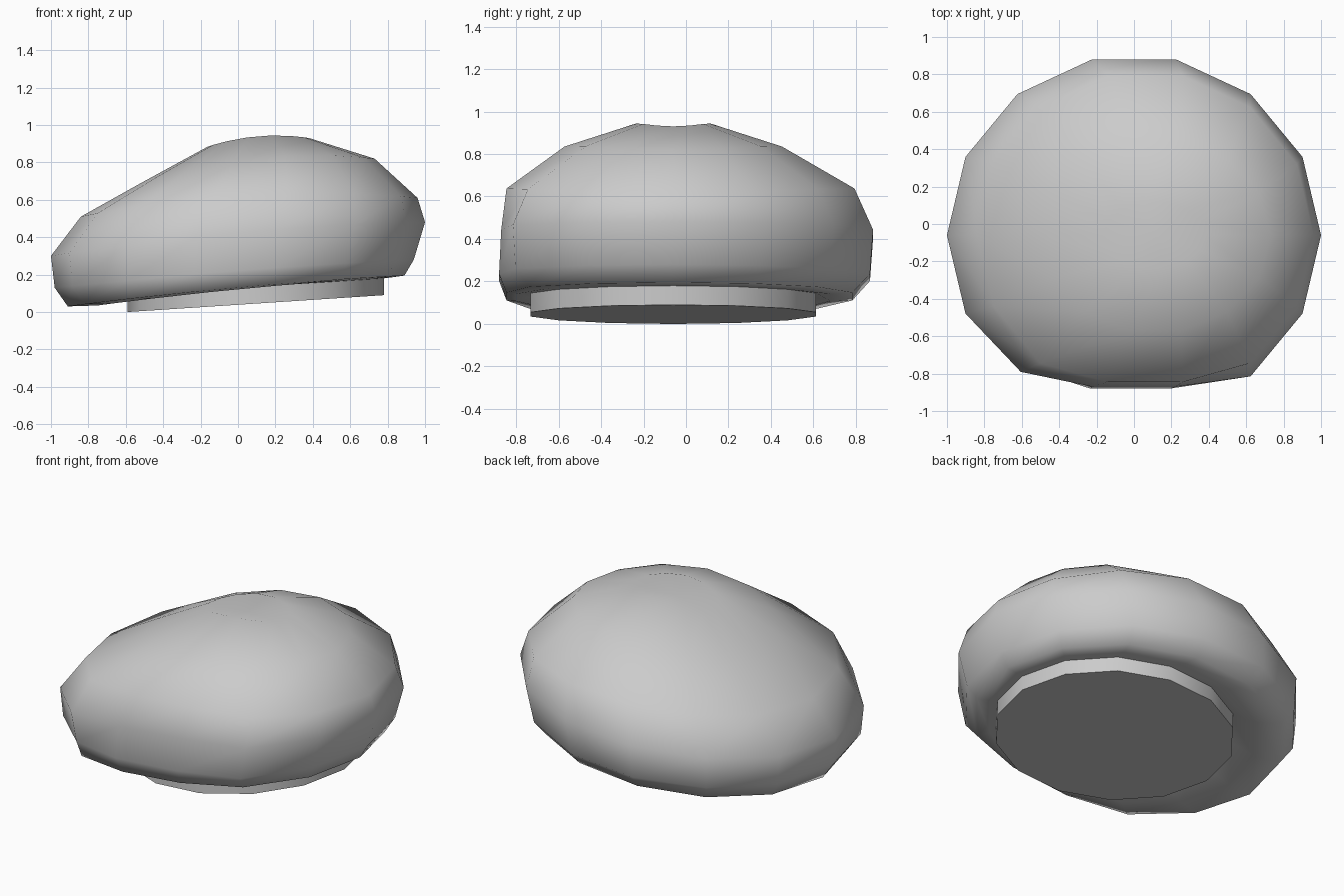
import bpy, bmesh, math

if "Cube" in bpy.data.objects:
    bpy.data.objects.remove(bpy.data.objects["Cube"])

N = 14      # sides all round
CY = -0.06  # ring centre in y


def ring(bm, left, right, ry, zside, clamp=-2.0):
    """Tilted oval ring: left/right are (x, z), ry its y radius, zside the z at front/back."""
    cx, rx = (left[0] + right[0]) / 2, (right[0] - left[0]) / 2
    zm, zd = (left[1] + right[1]) / 2, (right[1] - left[1]) / 2
    out = []
    for i in range(N):
        a = 2 * math.pi * i / N
        c, s = math.cos(a), math.sin(a)
        y = max(CY + ry * s, clamp)   # the front wall is pressed flat
        out.append(bm.verts.new((cx + rx * c, y, zm * c * c + zd * c + zside * s * s)))
    return out


def skin(bm, rings):
    for a, b in zip(rings, rings[1:]):
        for i in range(N):
            j = (i + 1) % N
            bm.faces.new((a[i], a[j], b[j], b[i]))


def finish(bm, name, angle):
    bmesh.ops.recalc_face_normals(bm, faces=bm.faces[:])
    mesh = bpy.data.meshes.new(name)
    bm.to_mesh(mesh)
    bm.free()
    ob = bpy.data.objects.new(name, mesh)
    bpy.context.collection.objects.link(ob)
    bpy.ops.object.select_all(action='DESELECT')
    ob.select_set(True)
    bpy.context.view_layer.objects.active = ob
    bpy.ops.object.shade_smooth_by_angle(angle=math.radians(angle))


# Soft slouched cap crown
bm = bmesh.new()
spec = [
    ((-0.59, 0.09), (0.78, 0.18), 0.69, 0.135, -2),
    ((-0.75, 0.035), (0.82, 0.185), 0.76, 0.125, -0.80),
    ((-0.91, 0.03), (0.89, 0.195), 0.865, 0.13, -0.845),
    ((-0.98, 0.13), (0.94, 0.28), 0.95, 0.22, -0.88),
    ((-1.0, 0.30), (1.0, 0.48), 0.965, 0.425, -0.87),
    ((-0.84, 0.51), (0.96, 0.61), 0.875, 0.63, -0.845),
    ((-0.50, 0.70), (0.73, 0.82), 0.525, 0.825, -2),
    ((-0.16, 0.885), (0.38, 0.93), 0.18, 0.94, -2),
]
rings = [ring(bm, *s) for s in spec]
skin(bm, rings)
# Crease in the lower front-left of the crown
for k, d in ((3, 0.05), (4, 0.03)):
    v = rings[k][9].co
    v.x += d * 0.6
    v.y += d * 0.8
# Slight hollow at the crown top
tip = bm.verts.new((0.11, CY, 0.90))
for i in range(N):
    bm.faces.new((rings[-1][i], rings[-1][(i + 1) % N], tip))
finish(bm, "cap_crown", 80)

# Tilted head band with closed underside
bm = bmesh.new()
low = ring(bm, (-0.59, 0.0), (0.78, 0.09), 0.69, 0.045)
high = ring(bm, (-0.59, 0.10), (0.78, 0.19), 0.69, 0.145)
skin(bm, [low, high])
bm.faces.new(low)
finish(bm, "head_band", 30)
